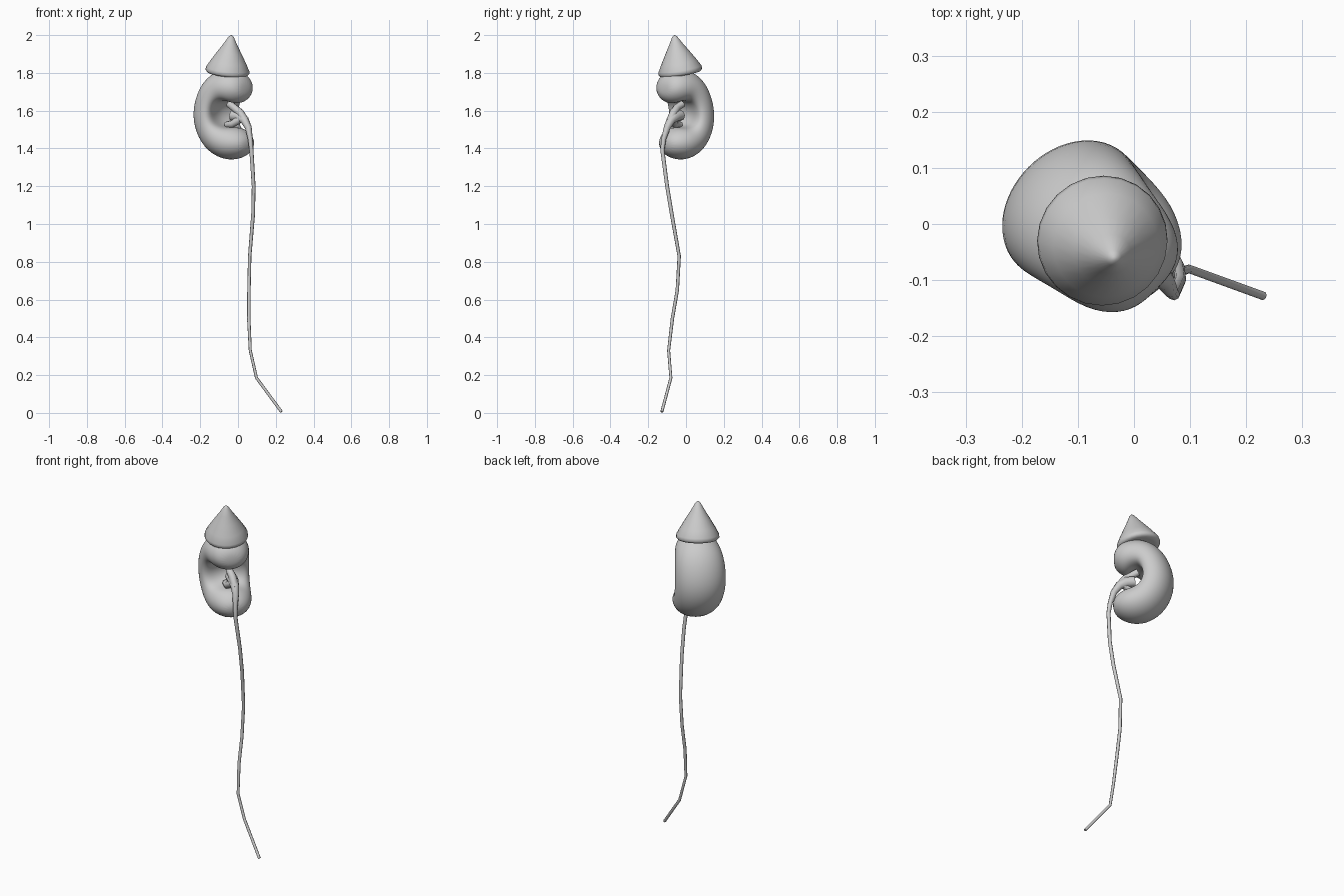
import bpy, bmesh, math
from mathutils import Vector

S = math.sqrt(0.5)


def make_object(name, rings, cap=True, subsurf=0):
    """Skin a list of equal-sized vertex rings into a smooth closed mesh."""
    bm = bmesh.new()
    loops = [[bm.verts.new(p) for p in ring] for ring in rings]
    n = len(loops[0])
    for a, b in zip(loops, loops[1:]):
        for i in range(n):
            bm.faces.new((a[i], a[(i + 1) % n], b[(i + 1) % n], b[i]))
    if cap:
        bm.faces.new(loops[0][::-1])
        bm.faces.new(loops[-1])
    bmesh.ops.recalc_face_normals(bm, faces=bm.faces)
    for f in bm.faces:
        f.smooth = True
    me = bpy.data.meshes.new(name)
    bm.to_mesh(me)
    bm.free()
    ob = bpy.data.objects.new(name, me)
    bpy.context.collection.objects.link(ob)
    if subsurf:
        m = ob.modifiers.new("smooth", 'SUBSURF')
        m.levels = m.render_levels = subsurf
    return ob


def place(d, n, z):
    """d points toward the notch (+x, -y), n is sideways (+x, +y)."""
    return Vector(((d + n) * S, (n - d) * S, z))


# Kidney: rings fanned around the notch
# (outer d, outer z, inner d, inner z, half width, notch depth, side centre)
fan = [
    (0.112, 1.74, 0.112, 1.69, 0.035, 0.0, -0.055),
    (0.095, 1.785, 0.095, 1.655, 0.08, 0.0, -0.055),
    (0.045, 1.822, 0.05, 1.63, 0.113, 0.0, -0.058),
    (-0.06, 1.825, 0.02, 1.63, 0.125, 0.02, -0.06),
    (-0.16, 1.755, 0.01, 1.605, 0.138, 0.06, -0.062),
    (-0.22, 1.60, 0.012, 1.575, 0.142, 0.075, -0.062),
    (-0.195, 1.465, 0.015, 1.55, 0.138, 0.06, -0.058),
    (-0.115, 1.365, 0.025, 1.53, 0.132, 0.02, -0.052),
    (-0.01, 1.33, 0.05, 1.515, 0.122, 0.0, -0.045),
    (0.075, 1.355, 0.095, 1.485, 0.085, 0.0, -0.04),
    (0.112, 1.395, 0.117, 1.445, 0.035, 0.0, -0.04),
]
N = 16
rings = []
for od, oz, idd, iz, w, notch, nc in fan:
    o, i = Vector((od, oz)), Vector((idd, iz))
    mid, half = (o + i) / 2, (i - o) / 2
    ring = []
    for k in range(N):
        t = 2 * math.pi * k / N
        c = math.cos(t)
        # fuller inner shoulders and a sunken middle form the notch lips
        inset = max(0, c) ** 3 * notch * 1.3
        full = (1.0 + 0.25 * notch / 0.075 * max(0, c) * (1 - c))
        p = mid + half * c * full - half.normalized() * inset
        ring.append(place(p.x, nc + w * math.sin(t), p.y))
    rings.append(ring)
make_object("kidney", rings, subsurf=2)

# Adrenal cap: tilted rounded cone on the top
base, apex = Vector((-0.056, -0.03, 1.81)), Vector((-0.035, -0.062, 2.0))
axis = (apex - base).normalized()
u = axis.cross(Vector((0, 1, 0))).normalized()
v = axis.cross(u)
profile = [(0.03, -0.004), (0.085, -0.016), (0.108, -0.015), (0.117, -0.004),
           (0.115, 0.012), (0.094, 0.05), (0.064, 0.1), (0.036, 0.145),
           (0.014, 0.184), (0.004, 0.193)]
M = 24
make_object("adrenal_cap", [
    [base + axis * h + (u * math.cos(2 * math.pi * k / M)
                        + v * math.sin(2 * math.pi * k / M)) * r
     for k in range(M)] for r, h in profile])


def tube(name, pts):
    """Round tube through (x, y, z, radius) points."""
    cu = bpy.data.curves.new(name, 'CURVE')
    cu.dimensions = '3D'
    cu.bevel_depth = 1.0
    cu.bevel_resolution = 2
    cu.use_fill_caps = True
    sp = cu.splines.new('POLY')
    sp.points.add(len(pts) - 1)
    for p, (x, y, z, r) in zip(sp.points, pts):
        p.co = (x, y, z, 1)
        p.radius = r
    ob = bpy.data.objects.new(name, cu)
    bpy.context.collection.objects.link(ob)


# Ureter: long thin duct down to the ground
tube("ureter", [
    (-0.03, -0.03, 1.575, 0.03), (0.005, -0.055, 1.57, 0.03),
    (0.035, -0.08, 1.55, 0.024), (0.055, -0.1, 1.51, 0.018),
    (0.065, -0.118, 1.45, 0.013), (0.071, -0.125, 1.39, 0.011),
    (0.083, -0.1, 1.2, 0.010), (0.08, -0.075, 1.05, 0.010),
    (0.062, -0.036, 0.83, 0.009), (0.058, -0.046, 0.65, 0.009),
    (0.057, -0.072, 0.5, 0.009), (0.065, -0.092, 0.33, 0.008),
    (0.098, -0.08, 0.185, 0.008), (0.23, -0.128, 0.006, 0.008)])

# Branches of the duct inside the notch
tube("upper_branch", [(-0.045, -0.02, 1.635, 0.02), (-0.02, -0.05, 1.615, 0.02),
                      (0.01, -0.065, 1.59, 0.022), (0.04, -0.085, 1.545, 0.02)])
tube("lower_branch", [(-0.06, -0.03, 1.525, 0.018), (-0.03, -0.06, 1.53, 0.02),
                      (0.01, -0.065, 1.555, 0.022)])
